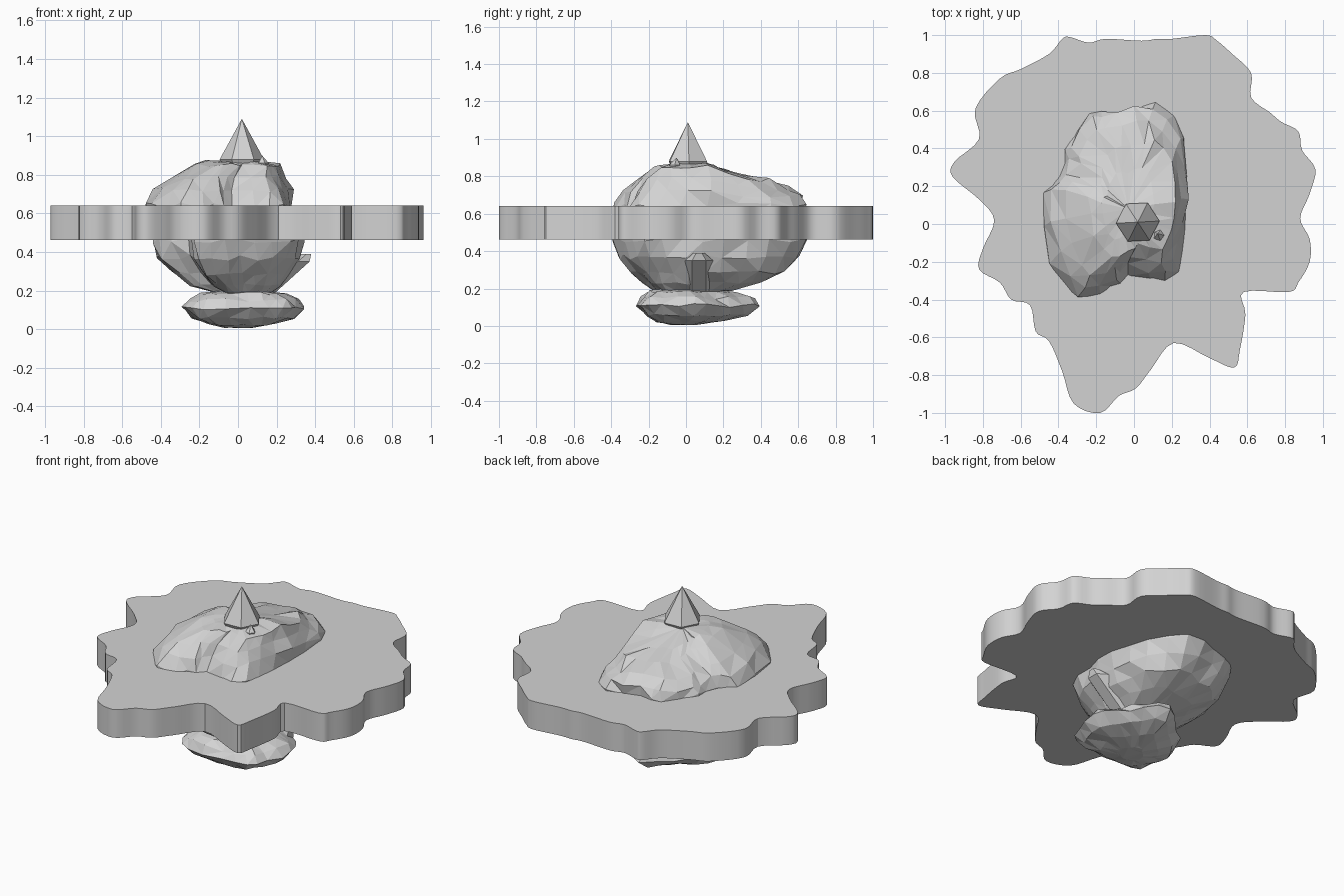
import bpy
import bmesh
import math
import random
from mathutils import Vector

cube = bpy.data.objects.get("Cube")
if cube:
    bpy.data.objects.remove(cube, do_unlink=True)

stone = bpy.data.materials.new("light_grey_stone")
stone.use_nodes = True
GREY = (0.65, 0.65, 0.65, 1)
stone.diffuse_color = GREY
stone.node_tree.nodes["Principled BSDF"].inputs["Base Color"].default_value = GREY


def smooth_outline(points, steps):
    """Closed spline through the given points."""
    result = []
    count = len(points)
    for i in range(count):
        a, b, c, d = [Vector(points[(i + k) % count]) for k in (-1, 0, 1, 2)]
        for s in range(steps):
            t = s / steps
            result.append(b + 0.5 * t * ((c - a) + t * ((2*a - 5*b + 4*c - d)
                                         + t * (3*(b - c) + d - a))))
    return result


def ellipse(rx, ry, sides, start=0.0):
    angles = [start + math.tau * i / sides for i in range(sides)]
    return [Vector((rx * math.cos(a), ry * math.sin(a))) for a in angles]


def loft(name, outline, levels, centre=(0, 0), rough=0.0, seed=1, shape=None):
    """Stack scaled copies of an outline; levels are (z, scale, dx, dy)."""
    rng = random.Random(seed)
    mid = Vector(centre)
    bm = bmesh.new()
    rings = []
    for z, scale, dx, dy in levels:
        ring = []
        for p in outline:
            q = mid + (p - mid) * scale + Vector((dx, dy))
            co = Vector((q.x, q.y, z))
            if shape:
                co = shape(co)
            co += Vector([rng.uniform(-rough, rough) for _ in range(3)]) * scale
            ring.append(bm.verts.new(co))
        rings.append(ring)
    n = len(outline)
    for low, high in zip(rings, rings[1:]):
        for i in range(n):
            j = (i + 1) % n
            bm.faces.new((low[i], low[j], high[j], high[i]))
    bm.faces.new(rings[0][::-1])
    bm.faces.new(rings[-1])
    bmesh.ops.remove_doubles(bm, verts=bm.verts, dist=0.0005)
    if rough:
        bmesh.ops.triangulate(bm, faces=bm.faces)
    bmesh.ops.recalc_face_normals(bm, faces=bm.faces)
    mesh = bpy.data.meshes.new(name)
    bm.to_mesh(mesh)
    bm.free()
    mesh.materials.append(stone)
    obj = bpy.data.objects.new(name, mesh)
    bpy.context.collection.objects.link(obj)
    return obj


# Wide slab with a wavy edge
slab_edge = [
    (-.38, .98), (-.34, .99), (-.24, .96), (-.15, .98), (.04, .97),
    (.12, .98), (.2, .98), (.38, 1), (.44, .97), (.52, .9), (.62, .8),
    (.62, .67), (.72, .59), (.78, .54), (.87, .49), (.89, .39), (.96, .29),
    (.93, .16), (.88, .03), (.93, -.08), (.93, -.2), (.87, -.31),
    (.82, -.36), (.58, -.36), (.59, -.48), (.56, -.67), (.53, -.76),
    (.4, -.71), (.21, -.63), (.09, -.77), (.01, -.87), (-.08, -.91),
    (-.18, -1), (-.32, -.95), (-.38, -.78), (-.45, -.62), (-.52, -.57),
    (-.55, -.43), (-.65, -.4), (-.71, -.31), (-.82, -.24), (-.8, -.13),
    (-.74, .02), (-.82, .13), (-.96, .25), (-.95, .33), (-.82, .45),
    (-.84, .61), (-.71, .77), (-.6, .82), (-.45, .9)]
slab = loft("slab", smooth_outline(slab_edge, 4),
            [(.463, 1, 0, 0), (.642, 1, 0, 0)])
bpy.ops.object.select_all(action='DESELECT')
slab.select_set(True)
bpy.context.view_layer.objects.active = slab
bpy.ops.object.shade_smooth_by_angle(angle=math.radians(30))

# Faceted boulder on the slab, with a lower shelf at the back
boulder_edge = smooth_outline([
    (-.47, .15), (-.43, -.2), (-.28, -.39), (-.12, -.34), (-.03, -.28),
    (.17, -.32), (.25, -.15), (.29, .1), (.26, .45), (.11, .63),
    (-.1, .58), (-.25, .57), (-.36, .4), (-.38, .25)], 2)


def step_back(co):
    if co.z > .64:
        drop = min(max((co.y - .12) / .2, 0), 1)
        co.z = .64 + (co.z - .64) * (1 - .33 * drop)
    return co


loft("boulder_top", boulder_edge,
     [(.55, 1, 0, 0), (.64, 1, 0, 0), (.72, .93, .01, .03),
      (.785, .8, .02, .03), (.85, .6, .08, .02), (.87, .36, .05, 0),
      (.87, 0, .05, -.02)],
     centre=(-.08, .1), rough=.018, seed=12, shape=step_back)

# Tapering underside, split into lobes by a notch at the front right
underside_edge = smooth_outline([
    (-.44, .12), (-.41, -.06), (-.26, -.12), (-.23, -.24), (-.22, -.37),
    (-.06, -.39), (.1, -.33), (.26, -.22), (.33, 0), (.33, .2),
    (.28, .45), (.12, .64), (-.1, .6), (-.28, .54), (-.39, .32)], 2)
loft("boulder_underside", underside_edge,
     [(.19, .4, .04, -.07), (.23, .6, .02, -.03), (.29, .79, .01, 0),
      (.37, .93, 0, 0), (.46, 1, 0, 0), (.55, 1, 0, 0)],
     centre=(0, .1), rough=.016, seed=5)

# Six-sided crystal on the summit, with a small shard beside it
loft("crystal", ellipse(.115, .115, 6, .05),
     [(.8, .6, .02, .01), (.88, 1, .02, .01), (1.09, 0, .02, .01)])
loft("shard", ellipse(.03, .03, 5),
     [(.8, .6, .13, -.06), (.86, 1, .13, -.06), (.9, 0, .125, -.05)])

# Flat stone at the foot
foot_edge = smooth_outline([
    (.35, .05), (.27, .18), (.17, .3), (.05, .4), (-.09, .26), (-.21, .16),
    (-.28, .02), (-.27, -.16), (-.18, -.25), (.06, -.26), (.23, -.24),
    (.3, -.14)], 2)
loft("foot_stone", foot_edge,
     [(.008, .25, 0, -.02), (.025, .55, 0, -.01), (.06, .83, 0, 0),
      (.11, 1, 0, 0), (.15, .9, 0, 0), (.185, .7, .01, -.01),
      (.2, .3, .02, 0)],
     rough=.011, seed=7)

# Slanted prop leaning out from the foot
loft("prop", ellipse(.07, .075, 6, math.pi / 6),
     [(.16, 1, .1, .07), (.35, 1, .31, .07), (.39, .4, .355, .07)])
